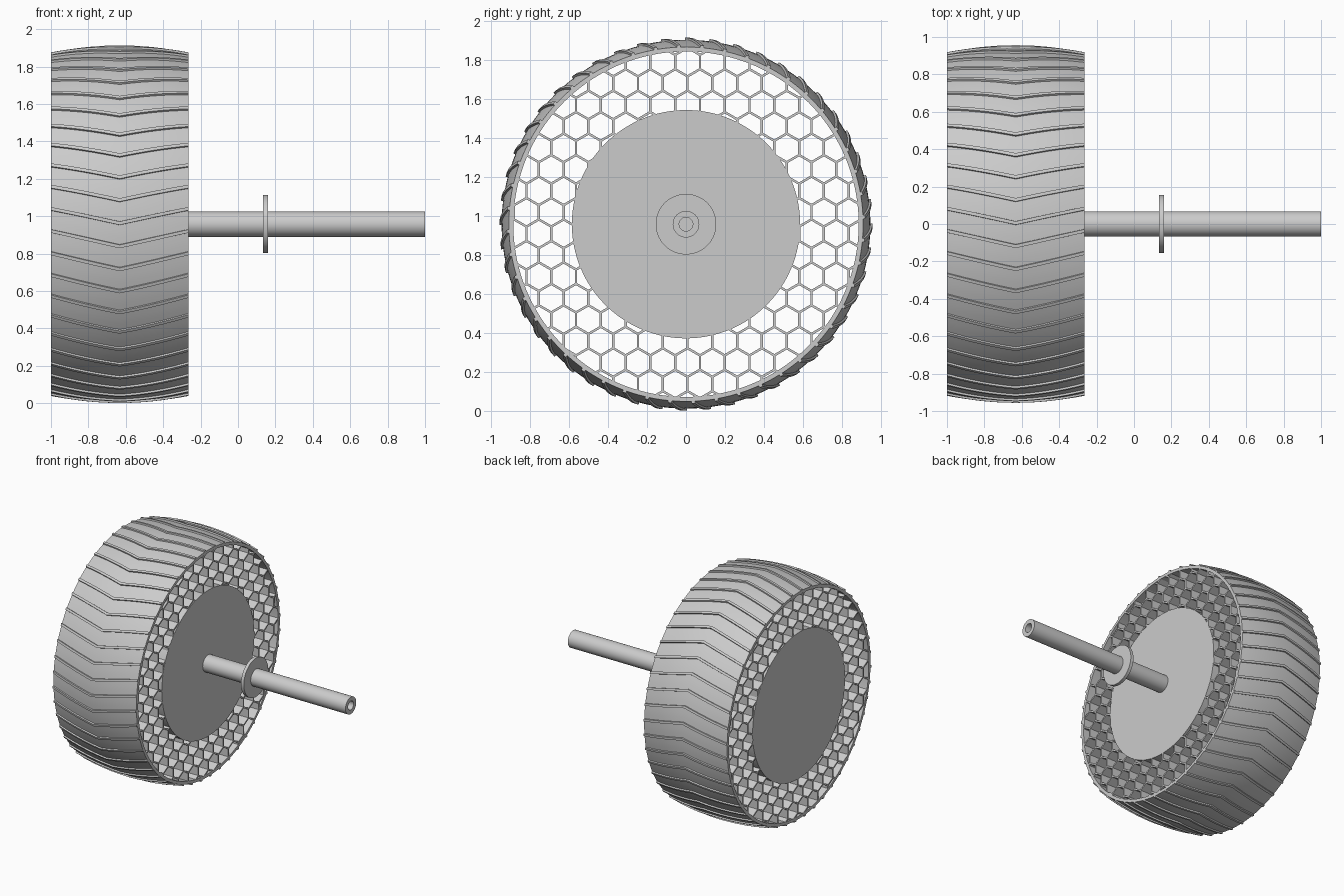
import bpy
import bmesh
from math import sin, cos, pi, radians, sqrt
from mathutils import Vector

cube = bpy.data.objects.get("Cube")
if cube:
    bpy.data.objects.remove(cube, do_unlink=True)

AXIS_Z = 0.957
X_OUT, X_IN = -1.0, -0.265
X_MID, HALF = (X_OUT + X_IN) / 2, (X_IN - X_OUT) / 2
HUB_R, TIRE_R = 0.585, 0.885

grey = bpy.data.materials.new("plain grey")
grey.use_nodes = True
colour = (0.6, 0.6, 0.6, 1)
grey.diffuse_color = colour
grey.node_tree.nodes["Principled BSDF"].inputs["Base Color"].default_value = colour


def finish(name, bm, smooth=True):
    """Turn a bmesh into a named object centred on the axle line."""
    bmesh.ops.remove_doubles(bm, verts=bm.verts, dist=1e-5)
    bmesh.ops.recalc_face_normals(bm, faces=bm.faces)
    for f in bm.faces:
        f.smooth = smooth
    mesh = bpy.data.meshes.new(name)
    bm.to_mesh(mesh)
    bm.free()
    mesh.set_sharp_from_angle(angle=radians(30))
    mesh.materials.append(grey)
    obj = bpy.data.objects.new(name, mesh)
    obj.location.z = AXIS_Z
    bpy.context.collection.objects.link(obj)
    return obj


def around(x, r, a):
    """Point at angle a, measured from the top towards the front."""
    return Vector((x, -r * sin(a), r * cos(a)))


def skin(bm, loops):
    """Join closed loops into a closed ring of quads."""
    rings = [[bm.verts.new(p) for p in loop] for loop in loops]
    n = len(rings[0])
    for i, ring in enumerate(rings):
        nxt = rings[(i + 1) % len(rings)]
        for j in range(n):
            k = (j + 1) % n
            bm.faces.new((ring[j], ring[k], nxt[k], nxt[j]))


def tube(name, x0, x1, r_in, r_out, sides=96):
    bm = bmesh.new()
    section = [(x0, r_in), (x1, r_in), (x1, r_out), (x0, r_out)]
    skin(bm, [[around(x, r, 2 * pi * i / sides) for x, r in section]
              for i in range(sides)])
    return finish(name, bm)


def disc(name, x0, x1, r, sides=128):
    bm = bmesh.new()
    ends = [[bm.verts.new(around(x, r, 2 * pi * i / sides)) for i in range(sides)]
            for x in (x0, x1)]
    for end in ends:
        bm.faces.new(end)
    for i in range(sides):
        j = (i + 1) % sides
        bm.faces.new((ends[0][i], ends[0][j], ends[1][j], ends[1][i]))
    return finish(name, bm)


# Barrel-shaped tire with raised chevron ribs
TEETH, RIB, SWEEP = 48, 0.011, 0.085
pitch = 2 * pi / TEETH
rib_profile = [(0, 0), (0.001, RIB), (0.020, RIB), (0.021, 0), (0.058, 0), (0.094, 0)]
steps = [i / 8 for i in range(-8, 9)]
loops = []
for t in range(TEETH):
    for offset, height in rib_profile:
        a = 0.03 + t * pitch + offset
        loop = [around(X_MID + u * HALF, 0.945 - 0.037 * u * u + height,
                       a + SWEEP * (1 - abs(u))) for u in steps]
        loop += [around(X_IN, TIRE_R, a), around(X_OUT, TIRE_R, a)]
        loops.append(loop)
bm = bmesh.new()
skin(bm, loops)
finish("tire_tread", bm)

# Hub, axle and collar
disc("hub", X_OUT, X_IN, HUB_R)
tube("axle", X_IN - 0.03, 1.0, 0.035, 0.068, 64)
tube("axle_collar", 0.135, 0.16, 0.06, 0.155)

# Honeycomb spokes: one thin wall for each cell edge between hub and tire
ROW = 0.11
WIDTH = ROW * 2 / sqrt(3)
CELL_R = WIDTH / sqrt(3)
THICK = 0.012
R_MIN, R_MAX = HUB_R - 0.008, TIRE_R + 0.008


def clip(p, q, samples=40):
    """Keep the part of p-q that lies between hub and tire."""
    kept = [p.lerp(q, i / samples) for i in range(samples + 1)]
    kept = [v for v in kept if R_MIN <= v.length <= R_MAX]
    return (kept[0], kept[-1]) if len(kept) > 1 else None


def wall(bm, p, q):
    along = (q - p).normalized()
    side = Vector((-along.y, along.x)) * THICK / 2
    p, q = p - along * THICK * 0.29, q + along * THICK * 0.29
    corners = [p - side, q - side, q + side, p + side]
    near, far = [[bm.verts.new((x, c.x, c.y)) for c in corners]
                 for x in (X_OUT + 0.001, X_IN - 0.001)]
    bm.faces.new(near)
    bm.faces.new(far)
    for i in range(4):
        j = (i + 1) % 4
        bm.faces.new((near[i], near[j], far[j], far[i]))


bm = bmesh.new()
for row in range(-10, 10):
    z = 0.006 + ROW * (row + 0.5)
    shift = 0 if row % 2 else WIDTH / 2
    for col in range(-9, 10):
        centre = Vector((0.008 + shift + col * WIDTH, z))
        corners = [centre + CELL_R * Vector((cos(a), sin(a)))
                   for a in (radians(30 + 60 * i) for i in range(4))]
        # Three edges per cell cover the whole lattice
        for p, q in zip(corners, corners[1:]):
            piece = clip(p, q)
            if piece:
                wall(bm, *piece)
finish("honeycomb_spokes", bm, smooth=False)
